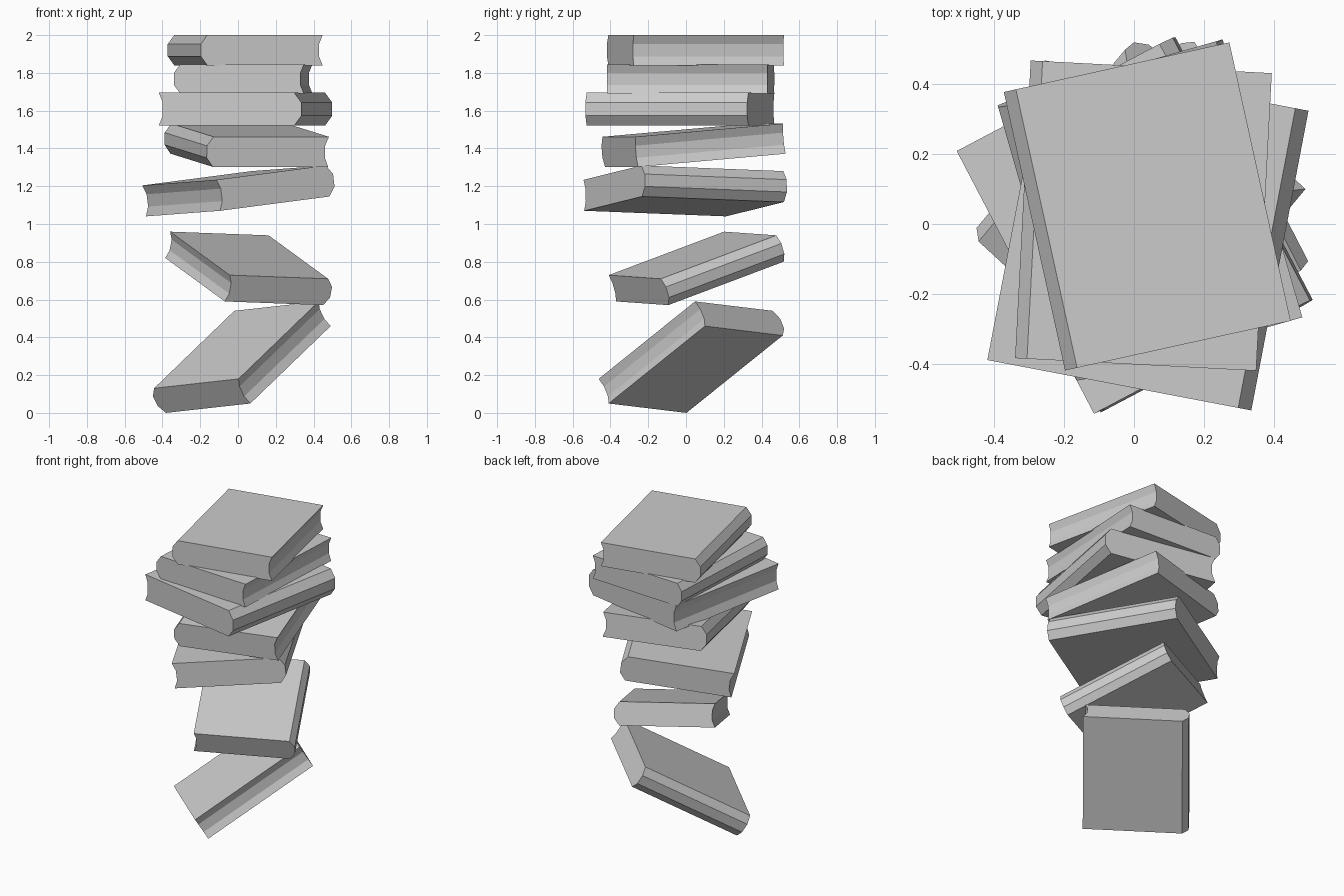
import bpy
import bmesh
from math import radians
from mathutils import Vector

if "Cube" in bpy.data.objects:
    bpy.data.objects.remove(bpy.data.objects["Cube"], do_unlink=True)

# One plain grey for every book
grey = bpy.data.materials.new("plain_grey")
grey.use_nodes = True
grey.diffuse_color = (0.6, 0.6, 0.6, 1)
grey.node_tree.nodes["Principled BSDF"].inputs["Base Color"].default_value = (0.6, 0.6, 0.6, 1)


def book_profile(width, thick, side):
    """Cross-section: rounded spine on one side, hollow page edge on the other."""
    bulge, hollow = thick * 0.22, thick * 0.12
    half, top, knee = width / 2, thick / 2, thick * 0.2
    spine = [(half, -top), (half + bulge, -knee), (half + bulge, knee), (half, top)]
    pages = [(-half, top), (hollow - half, knee), (hollow - half, -knee), (-half, -top)]
    return [Vector((x * side, 0, z)) for x, z in spine + pages]


def add_book(name, size, location, turn, side):
    """Extrude the cross-section along the book, then pose it."""
    width, length, thick = size
    bm = bmesh.new()
    offset = Vector((0, length / 2, 0))
    base = bm.faces.new([bm.verts.new(p - offset) for p in book_profile(width, thick, side)])
    grown = bmesh.ops.extrude_face_region(bm, geom=[base], use_keep_orig=True)
    moved = [g for g in grown["geom"] if isinstance(g, bmesh.types.BMVert)]
    bmesh.ops.translate(bm, verts=moved, vec=offset * 2)
    bmesh.ops.recalc_face_normals(bm, faces=bm.faces)
    mesh = bpy.data.meshes.new(name)
    bm.to_mesh(mesh)
    bm.free()
    mesh.materials.append(grey)
    book = bpy.data.objects.new(name, mesh)
    bpy.context.collection.objects.link(book)
    # turn holds pitch, roll and yaw in degrees
    book.rotation_mode = "YXZ"
    book.rotation_euler = [radians(a) for a in turn]
    book.location = location


SPINE_LEFT, SPINE_RIGHT = 1, -1

# Tumbling stack, from the ground up
add_book("bottom_book", (0.61, 0.78, 0.154), (0.023, 0.025, 0.295), (31.7, -5.5, -39.8), SPINE_RIGHT)
add_book("second_book", (0.59, 0.725, 0.147), (0.046, 0.054, 0.765), (18.5, 2, 27.3), SPINE_LEFT)
add_book("third_book", (0.66, 0.848, 0.165), (-0.011, -0.012, 1.175), (-2, -6.6, 27.6), SPINE_LEFT)
add_book("fourth_book", (0.635, 0.816, 0.16), (0.062, 0.043, 1.417), (4.9, 0, 16), SPINE_RIGHT)
add_book("fifth_book", (0.73, 0.872, 0.174), (0.021, -0.029, 1.608), (0, 0, -10.8), SPINE_LEFT)
add_book("sixth_book", (0.656, 0.852, 0.155), (0.044, 0.023, 1.768), (0, 0, -3), SPINE_RIGHT)
add_book("top_book", (0.625, 0.815, 0.16), (0.055, 0.054, 1.92), (0, 0, 12.4), SPINE_RIGHT)
